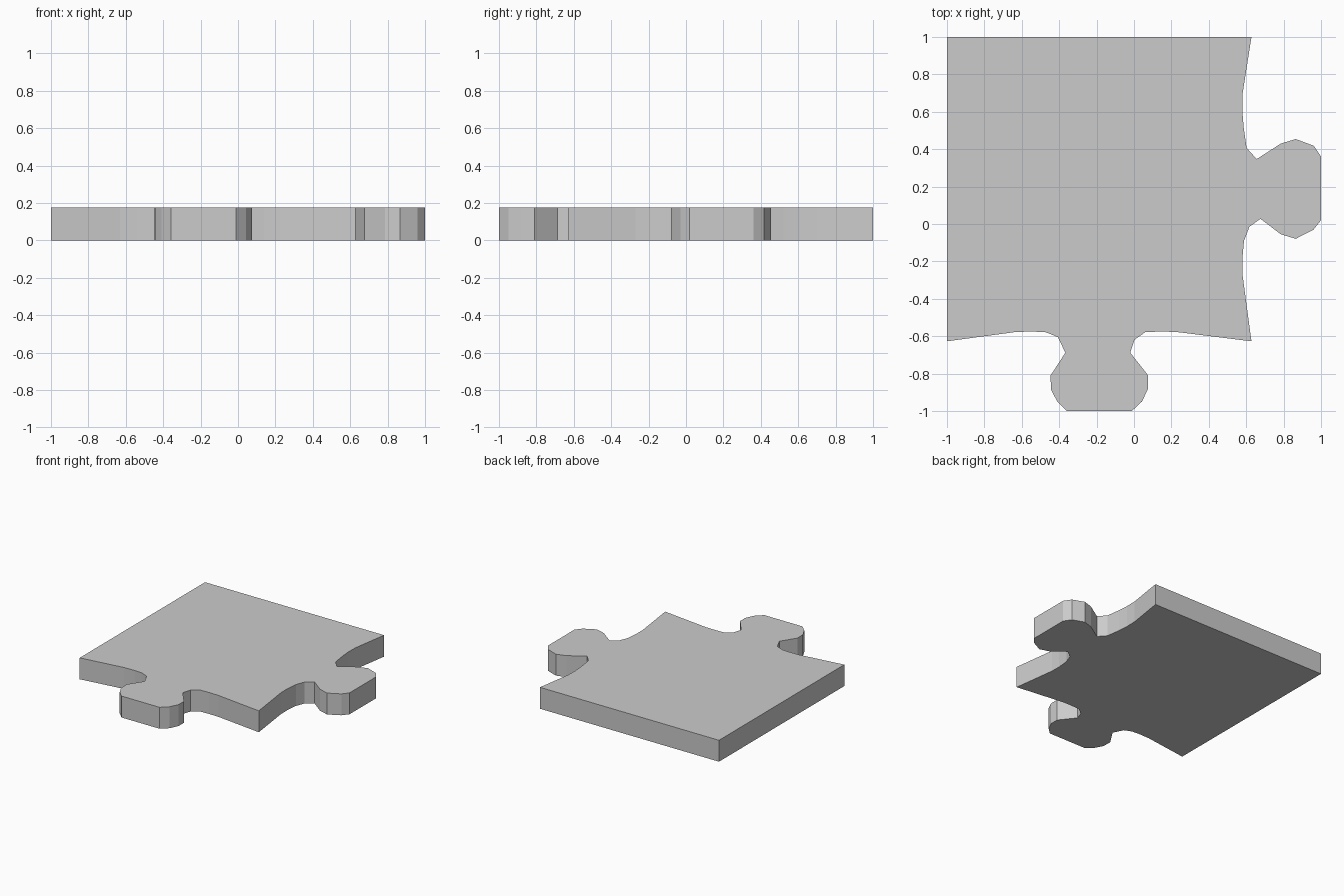
import bpy, bmesh

THICKNESS = 0.176

# Bottom edge with its tab, left to right
bottom_edge = [(-1, -0.627), (-0.63, -0.577), (-0.54, -0.575), (-0.47, -0.579),
               (-0.407, -0.605), (-0.367, -0.688), (-0.446, -0.81), (-0.444, -0.885),
               (-0.41, -0.95), (-0.358, -1), (-0.012, -1), (0.042, -0.95),
               (0.076, -0.88), (0.076, -0.81), (-0.02, -0.688), (0.002, -0.62),
               (0.06, -0.578), (0.14, -0.575), (0.225, -0.577)]

# Right edge with its tab, bottom to top
right_edge = [(0.628, -0.627), (0.58, -0.27), (0.579, -0.19), (0.588, -0.09),
              (0.617, -0.015), (0.676, 0.028), (0.785, -0.055), (0.865, -0.079),
              (0.96, -0.03), (1, 0.02), (1, 0.36), (0.962, 0.418),
              (0.865, 0.454), (0.785, 0.43), (0.656, 0.347), (0.602, 0.407),
              (0.586, 0.52), (0.579, 0.61), (0.581, 0.70), (0.628, 1)]

outline = bottom_edge + right_edge + [(-1, 1)]

# Extrude the flat outline into the puzzle piece
bm = bmesh.new()
base = bm.faces.new([bm.verts.new((x, y, 0)) for x, y in outline])
top = bmesh.ops.extrude_face_region(bm, geom=[base], use_keep_orig=True)
bmesh.ops.translate(bm, vec=(0, 0, THICKNESS),
                    verts=[v for v in top["geom"] if isinstance(v, bmesh.types.BMVert)])
bmesh.ops.recalc_face_normals(bm, faces=bm.faces)

mesh = bpy.data.meshes.new("puzzle_piece")
bm.to_mesh(mesh)
bm.free()
piece = bpy.data.objects.new("puzzle_piece", mesh)
bpy.context.collection.objects.link(piece)
